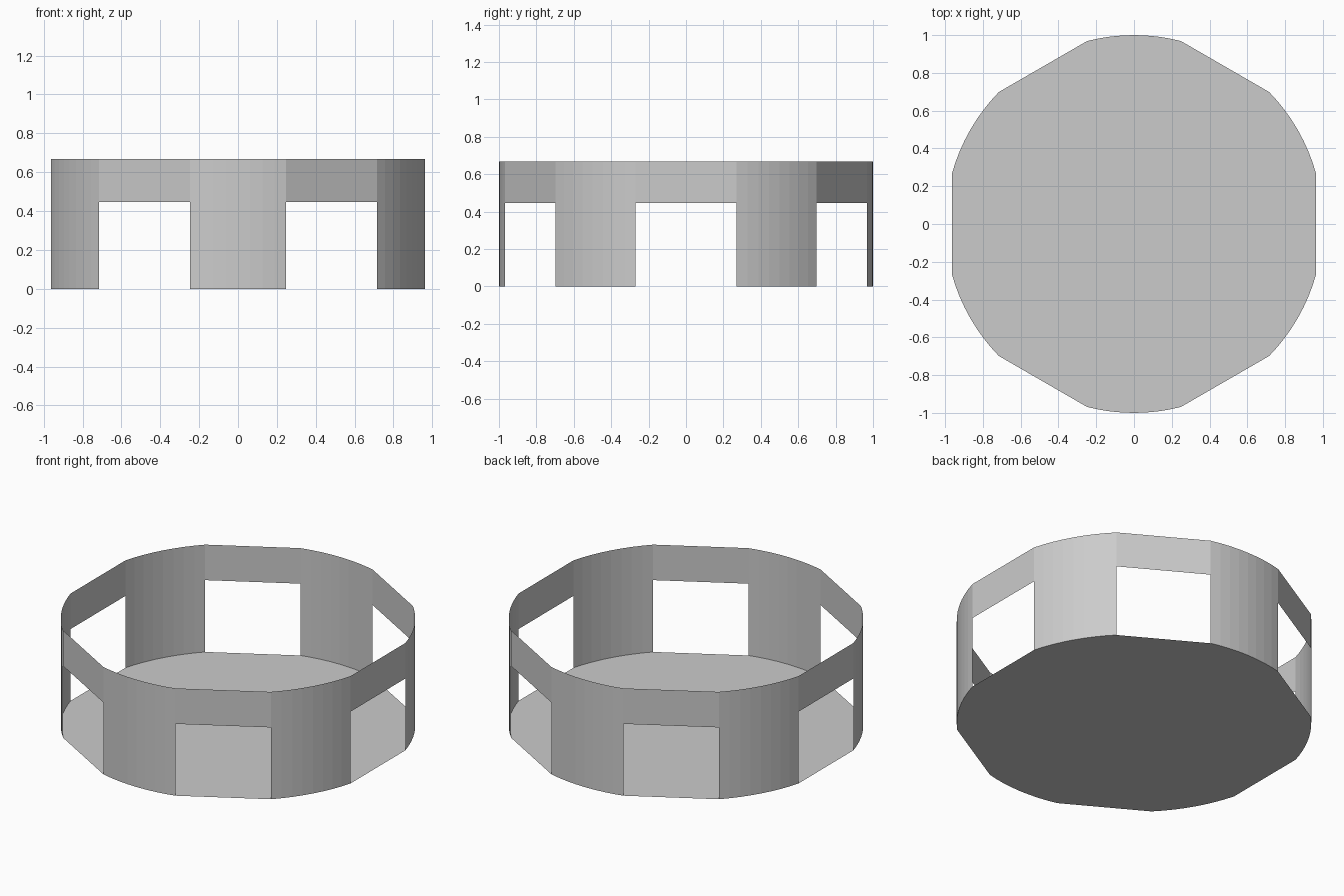
import bpy, bmesh
from math import cos, sin, radians

if "Cube" in bpy.data.objects:
    bpy.data.objects.remove(bpy.data.objects["Cube"])

HEIGHT, OPENING_TOP = 0.668, 0.447
HALF_ARC = 14.35      # half angle of each curved pillar
ARC_STEPS = 8


def ring_point(deg, z):
    return (cos(radians(deg)), sin(radians(deg)), z)


def make_object(name, faces):
    bm = bmesh.new()
    for pts in faces:
        bm.faces.new([bm.verts.new(p) for p in pts])
    bmesh.ops.remove_doubles(bm, verts=bm.verts, dist=1e-4)
    mesh = bpy.data.meshes.new(name)
    bm.to_mesh(mesh)
    bm.free()
    obj = bpy.data.objects.new(name, mesh)
    bpy.context.collection.objects.link(obj)


def wall(a, b, z0, z1):
    return [ring_point(a, z0), ring_point(b, z0), ring_point(b, z1), ring_point(a, z1)]


# Six curved pillars alternating with six flat openings
pillars = [[30 + 60 * k - HALF_ARC + 2 * HALF_ARC * i / ARC_STEPS
            for i in range(ARC_STEPS + 1)] for k in range(6)]
outline = [a for p in pillars for a in p]

# Thin floor sheet
make_object("floor", [[ring_point(a, 0) for a in outline]])

# Curved pillars below the band
make_object("pillars", [wall(a, b, 0, OPENING_TOP)
                        for p in pillars for a, b in zip(p, p[1:])])

# Continuous upper band bridging the openings
make_object("upper_band", [wall(a, b, OPENING_TOP, HEIGHT)
                           for a, b in zip(outline, outline[1:] + outline[:1])])
